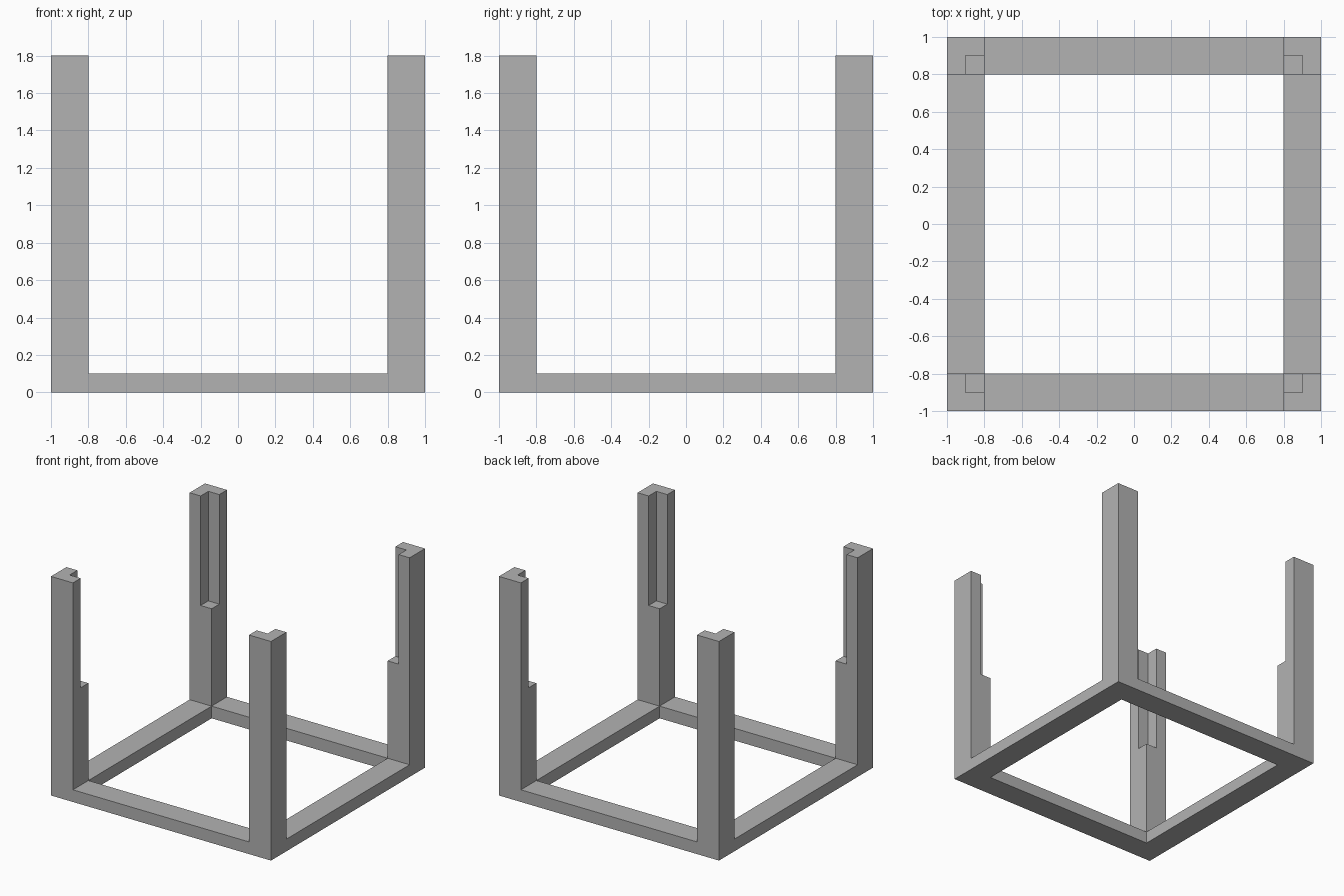
import bpy
import bmesh
from mathutils import Matrix, Vector

default_cube = bpy.data.objects.get("Cube")
if default_cube:
    bpy.data.objects.remove(default_cube, do_unlink=True)

HALF = 1.0        # half width of the frame
BEAM = 0.2        # width of rails and posts
BASE = 0.1        # thickness of the base frame
NOTCH = 0.9       # height where the inner notch starts
TOP = 1.8         # top of the posts

grey = bpy.data.materials.new("plain grey")
grey.use_nodes = True
colour = (0.448, 0.448, 0.448, 1.0)
grey.diffuse_color = colour
grey.node_tree.nodes["Principled BSDF"].inputs["Base Color"].default_value = colour


def box(name, low, high):
    """Box object spanning two opposite corners."""
    low, high = Vector(low), Vector(high)
    bm = bmesh.new()
    bmesh.ops.create_cube(bm, size=1.0)
    bm.transform(Matrix.Translation((low + high) / 2) @ Matrix.Diagonal((high - low).to_4d()))
    mesh = bpy.data.meshes.new(name)
    bm.to_mesh(mesh)
    bm.free()
    mesh.materials.append(grey)
    obj = bpy.data.objects.new(name, mesh)
    bpy.context.collection.objects.link(obj)
    return obj


def cut(target, cutter):
    """Subtract the cutter from the target, then discard the cutter."""
    mod = target.modifiers.new("cut", 'BOOLEAN')
    mod.operation = 'DIFFERENCE'
    mod.solver = 'EXACT'
    mod.object = cutter
    cutter.hide_render = True
    bpy.context.view_layer.objects.active = target
    bpy.ops.object.modifier_apply(modifier=mod.name)
    bpy.data.objects.remove(cutter, do_unlink=True)


# Base frame: a flat slab with a square opening
inner = HALF - BEAM
base = box("base_frame", (-HALF, -HALF, 0), (HALF, HALF, BASE))
cut(base, box("opening_cutter", (-inner, -inner, -BASE), (inner, inner, 2 * BASE)))

# Corner posts: square columns, upper half notched on the inner corner
for side, sx in (("left", 1), ("right", -1)):
    for end, sy in (("front", -1), ("back", 1)):
        def corner(a, b):
            xs, ys = sorted((sx * a, sx * b)), sorted((sy * a, sy * b))
            return xs, ys

        xs, ys = corner(inner, HALF)
        post = box(f"{end}_{side}_post", (xs[0], ys[0], BASE), (xs[1], ys[1], TOP))
        xs, ys = corner(inner - BEAM, inner + BEAM / 2)
        cut(post, box("notch_cutter", (xs[0], ys[0], NOTCH), (xs[1], ys[1], TOP + BEAM)))
